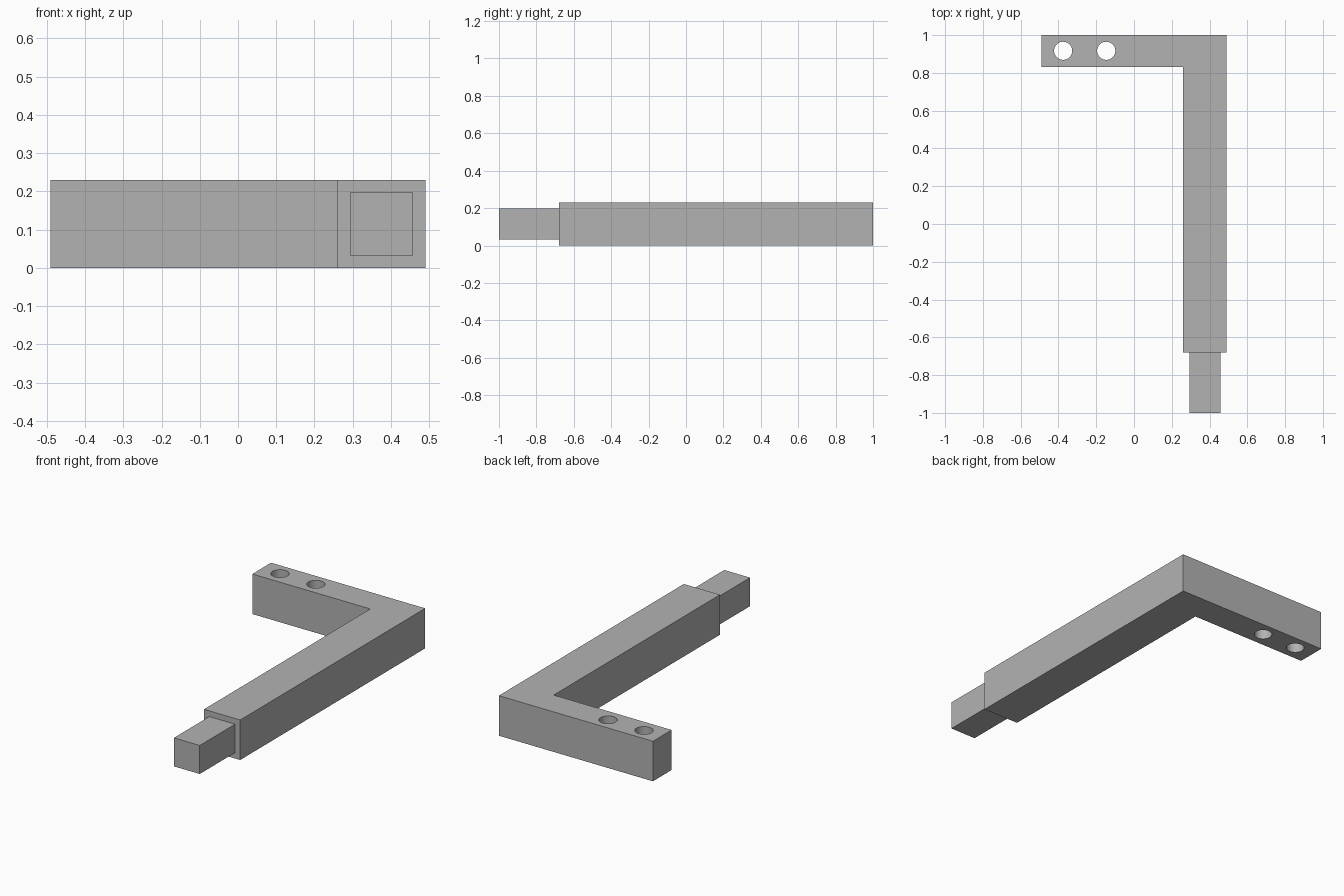
import bpy
import bmesh
import math
from mathutils import Vector

cube = bpy.data.objects.get("Cube")
if cube:
    bpy.data.objects.remove(cube, do_unlink=True)

HEIGHT = 0.23
HOLE_RADIUS = 0.048

grey = bpy.data.materials.new("plain_grey")
grey.use_nodes = True
colour = (0.45, 0.45, 0.45, 1)
grey.diffuse_color = colour
grey.node_tree.nodes["Principled BSDF"].inputs["Base Color"].default_value = colour

# L-shaped bar: flat outline raised to full height
outline = [(-0.49, 1), (-0.49, 0.83), (0.26, 0.83),
           (0.26, -0.68), (0.49, -0.68), (0.49, 1)]
bm = bmesh.new()
base = bm.faces.new([bm.verts.new((x, y, 0)) for x, y in outline])
raised = bmesh.ops.extrude_face_region(bm, geom=[base], use_keep_orig=True)
top_verts = [v for v in raised["geom"] if isinstance(v, bmesh.types.BMVert)]
bmesh.ops.translate(bm, verts=top_verts, vec=(0, 0, HEIGHT))
bmesh.ops.recalc_face_normals(bm, faces=bm.faces)

# Square tenon: front end face inset and drawn forward
end = min(bm.faces, key=lambda f: f.calc_center_median().y)
bmesh.ops.inset_region(bm, faces=[end], thickness=0.033, use_even_offset=True)
drawn = bmesh.ops.extrude_discrete_faces(bm, faces=[end])["faces"][0]
bmesh.ops.translate(bm, verts=drawn.verts, vec=Vector((0, -0.32, 0)))
bmesh.ops.recalc_face_normals(bm, faces=bm.faces)

mesh = bpy.data.meshes.new("angled_bar")
bm.to_mesh(mesh)
bm.free()
mesh.materials.append(grey)
bar = bpy.data.objects.new("angled_bar", mesh)
bpy.context.collection.objects.link(bar)

# Two round holes through the short arm
for x in (-0.375, -0.147):
    bpy.ops.mesh.primitive_cylinder_add(
        vertices=48, radius=HOLE_RADIUS, depth=HEIGHT * 2,
        location=(x, 0.917, HEIGHT / 2))
    cutter = bpy.context.object
    cutter.name = "hole_cutter"
    cutter.hide_render = True
    cutter.data.materials.append(grey)
    cut = bar.modifiers.new("hole", 'BOOLEAN')
    cut.operation = 'DIFFERENCE'
    cut.solver = 'EXACT'
    cut.object = cutter
    bpy.context.view_layer.objects.active = bar
    bpy.ops.object.modifier_apply(modifier=cut.name)
    bpy.data.objects.remove(cutter, do_unlink=True)

# Smooth hole walls, crisp edges elsewhere
bpy.ops.object.select_all(action='DESELECT')
bar.select_set(True)
bpy.context.view_layer.objects.active = bar
bpy.ops.object.shade_smooth_by_angle(angle=math.radians(30))
